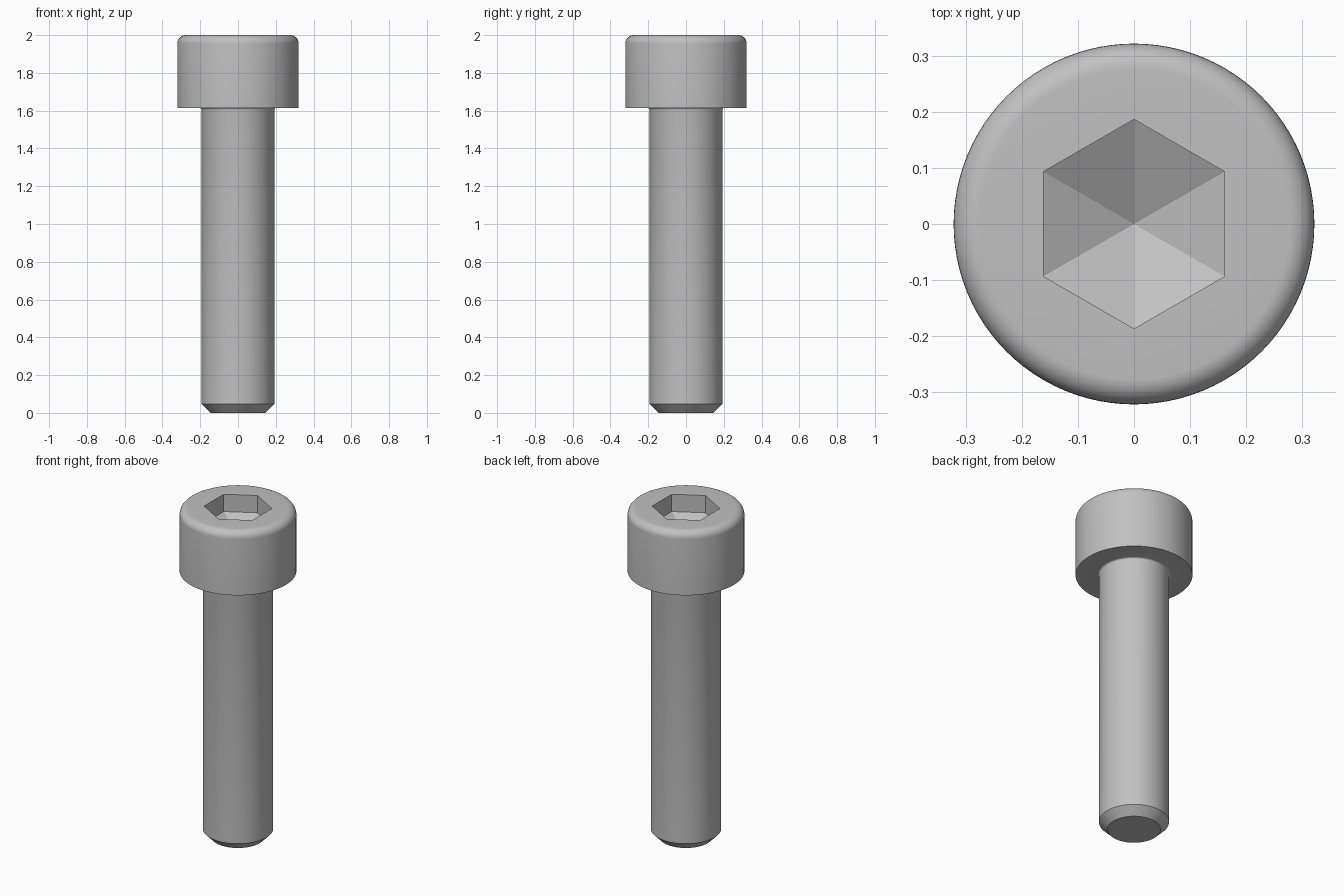
import bpy, bmesh, math

if "Cube" in bpy.data.objects:
    bpy.data.objects.remove(bpy.data.objects["Cube"], do_unlink=True)

SIDES = 96
HEAD_R, SHAFT_R, TIP_R = 0.3215, 0.193, 0.146
HEAD_BASE, TOP = 1.615, 2.0
ROUND, FILLET, CHAMFER = 0.045, 0.01, 0.048
SOCKET_R, SOCKET_WALL, SOCKET_CONE = 0.1865, 0.105, 0.093

steel = bpy.data.materials.new("steel grey")
steel.use_nodes = True
color = (0.53, 0.53, 0.53, 1)
steel.diffuse_color = color
steel.node_tree.nodes["Principled BSDF"].inputs["Base Color"].default_value = color


def arc(cx, cz, r, start, end, steps=8):
    """Profile points (radius, height) along an arc, angles in degrees."""
    angles = [math.radians(start + (end - start) * i / steps) for i in range(steps + 1)]
    return [(cx + r * math.cos(a), cz + r * math.sin(a)) for a in angles]


def ring(bm, r, z, n):
    # First corner on +y
    return [bm.verts.new((-r * math.sin(math.tau * i / n), r * math.cos(math.tau * i / n), z))
            for i in range(n)]


def join(bm, a, b):
    n = len(a)
    for i in range(n):
        j = (i + 1) % n
        bm.faces.new((a[i], a[j], b[j], b[i]))


def loop_edges(bm, loop):
    return [bm.edges.get((loop[i - 1], loop[i])) for i in range(len(loop))]


bm = bmesh.new()

# Turned body: chamfered tip, shank, neck fillet, head with rounded rim
profile = [(TIP_R, 0), (SHAFT_R, CHAMFER)]
profile += arc(SHAFT_R + FILLET, HEAD_BASE - FILLET, FILLET, 180, 90, 4)
profile += [(HEAD_R, HEAD_BASE)]
profile += arc(HEAD_R - ROUND, TOP - ROUND, ROUND, 0, 90)
rings = [ring(bm, r, z, SIDES) for r, z in profile]
for lower, upper in zip(rings, rings[1:]):
    join(bm, lower, upper)
bm.faces.new(list(reversed(rings[0])))

# Hexagonal socket with a pointed floor
mouth = ring(bm, SOCKET_R, TOP, 6)
floor = ring(bm, SOCKET_R, TOP - SOCKET_WALL, 6)
join(bm, mouth, floor)
apex = bm.verts.new((0, 0, TOP - SOCKET_WALL - SOCKET_CONE))
for i in range(6):
    bm.faces.new((floor[i - 1], floor[i], apex))

# Flat top between the rim and the socket mouth
bmesh.ops.triangle_fill(bm, use_beauty=True, normal=(0, 0, 1),
                        edges=loop_edges(bm, rings[-1]) + loop_edges(bm, mouth))
bmesh.ops.recalc_face_normals(bm, faces=bm.faces)

mesh = bpy.data.meshes.new("socket_screw")
bm.to_mesh(mesh)
bm.free()
mesh.materials.append(steel)
screw = bpy.data.objects.new("socket_screw", mesh)
bpy.context.collection.objects.link(screw)

# Smooth turned surfaces, crisp edges
bpy.ops.object.select_all(action="DESELECT")
screw.select_set(True)
bpy.context.view_layer.objects.active = screw
bpy.ops.object.shade_smooth_by_angle(angle=math.radians(25))
